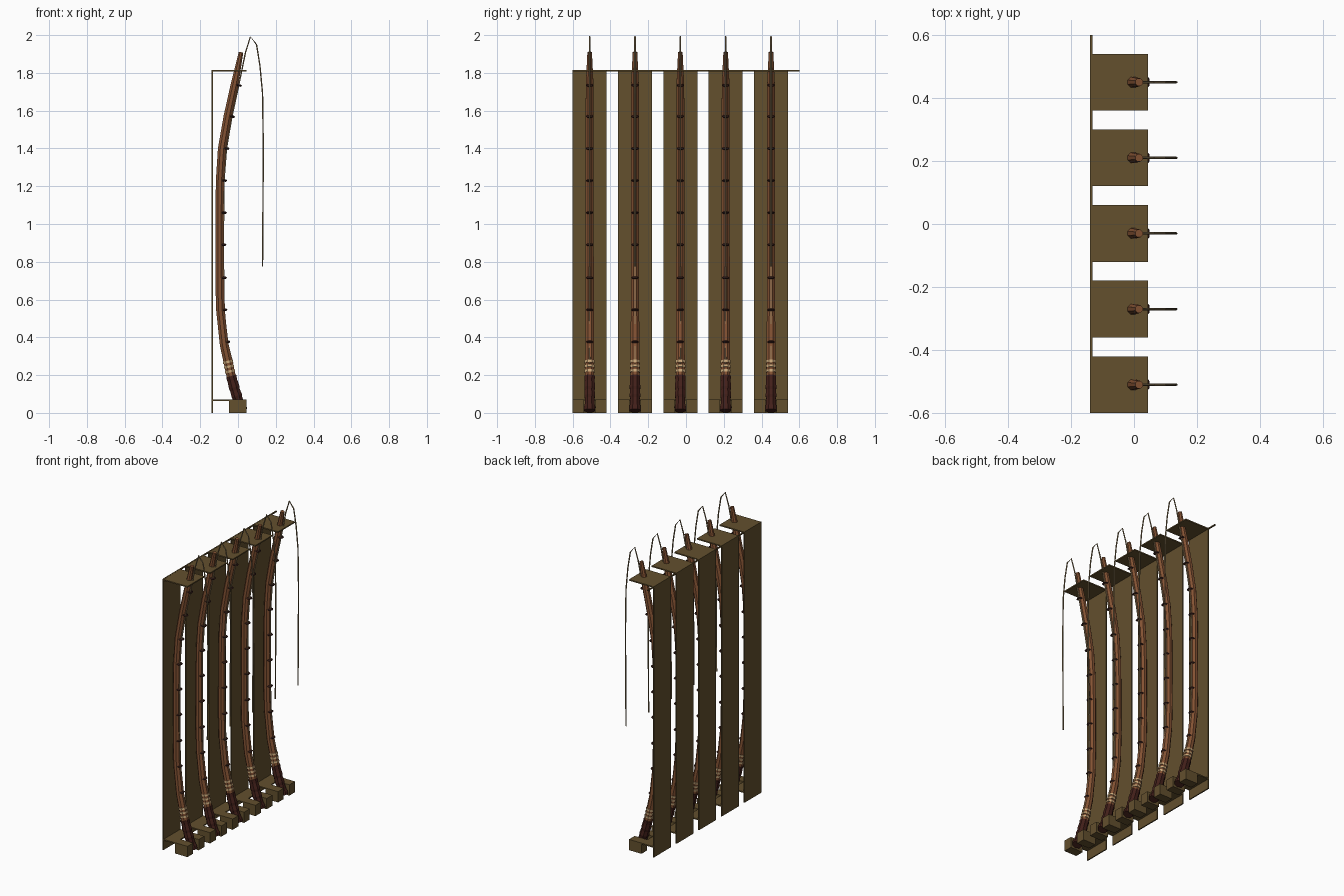
import bpy, bmesh, math
from mathutils import Vector

if "Cube" in bpy.data.objects:
    bpy.data.objects.remove(bpy.data.objects["Cube"])


def material(name, rgb):
    m = bpy.data.materials.new(name)
    m.diffuse_color = (*rgb, 1)
    m.use_nodes = True
    m.node_tree.nodes["Principled BSDF"].inputs["Base Color"].default_value = m.diffuse_color
    return m


WOOD = material("rack_wood", (0.125, 0.08, 0.027))
SHAFT = material("shaft_wood", (0.23, 0.085, 0.033))
GRIP = material("grip_leather", (0.055, 0.014, 0.01))
CREAM = material("binding_cream", (0.6, 0.4, 0.2))
DARK = material("guide_dark", (0.035, 0.012, 0.01))
LINE = material("line_tan", (0.28, 0.2, 0.1))


def finish(bm, name, mat):
    bmesh.ops.recalc_face_normals(bm, faces=bm.faces)
    me = bpy.data.meshes.new(name)
    bm.to_mesh(me)
    bm.free()
    me.materials.append(mat)
    ob = bpy.data.objects.new(name, me)
    bpy.context.collection.objects.link(ob)
    return ob


def box(name, x0, x1, y0, y1, z0, z1, mat=WOOD):
    prism(name, [(x0, y0), (x1, y0), (x1, y1), (x0, y1)], z0, z1, mat)


def prism(name, outline, z0, z1, mat=WOOD):
    bm = bmesh.new()
    f = bm.faces.new([bm.verts.new((x, y, z0)) for x, y in outline])
    top = bmesh.ops.extrude_face_region(bm, geom=[f])["geom"]
    verts = [v for v in top if isinstance(v, bmesh.types.BMVert)]
    bmesh.ops.translate(bm, verts=verts, vec=(0, 0, z1 - z0))
    finish(bm, name, mat)


def tube(name, pts, y, mat, sides=8):
    """Capped tube through (x, z, radius) points in the plane of y."""
    bm = bmesh.new()
    rings = []
    for i, (x, z, r) in enumerate(pts):
        a, b = pts[max(i - 1, 0)], pts[min(i + 1, len(pts) - 1)]
        t = Vector((b[0] - a[0], 0, b[1] - a[1])).normalized()
        n = Vector((t.z, 0, -t.x))
        ring = []
        for k in range(sides):
            ang = 2 * math.pi * (k + 0.5) / sides
            ring.append(bm.verts.new(Vector((x, y, z)) + n * r * math.cos(ang)
                                     + Vector((0, r * math.sin(ang), 0))))
        rings.append(ring)
    for p, q in zip(rings, rings[1:]):
        for k in range(sides):
            j = (k + 1) % sides
            bm.faces.new((p[k], p[j], q[j], q[k]))
    bm.faces.new(rings[0])
    bm.faces.new(rings[-1])
    finish(bm, name, mat)


# centre line of the bowed shaft: x, z, radius
CURVE = [(0.022, 0.012, 0.028), (-0.01, 0.10, 0.027), (-0.038, 0.2, 0.026),
         (-0.073, 0.36, 0.025), (-0.094, 0.55, 0.024), (-0.098, 0.72, 0.024),
         (-0.098, 0.9, 0.023), (-0.098, 1.06, 0.023), (-0.096, 1.23, 0.023),
         (-0.085, 1.40, 0.023), (-0.055, 1.57, 0.023), (-0.018, 1.74, 0.022),
         (0.016, 1.91, 0.013)]


def at(z):
    """x position of the shaft centre at height z."""
    for a, b in zip(CURVE, CURVE[1:]):
        if z <= b[1]:
            return a[0] + (b[0] - a[0]) * (z - a[1]) / (b[1] - a[1])
    return CURVE[-1][0]


# line eyelets: x, z
GUIDES = [(-0.06, 0.375), (-0.076, 0.545), (-0.079, 0.715), (-0.08, 0.89),
          (-0.079, 1.06), (-0.077, 1.23), (-0.064, 1.40), (-0.035, 1.57),
          (0.001, 1.735)]


def eyelet(name, x, z, y):
    tilt = math.atan((at(z + 0.05) - at(z - 0.05)) / 0.1)
    bpy.ops.mesh.primitive_torus_add(location=(x, y, z), rotation=(0, tilt, 0),
                                     major_segments=10, minor_segments=4,
                                     major_radius=0.014, minor_radius=0.006)
    ob = bpy.context.object
    ob.name = name
    ob.data.materials.append(DARK)


def rod(y, n):
    tube(f"shaft_{n}", [(at(0.19), 0.19, 0.026)] + CURVE[3:], y, SHAFT)
    # ridged grip
    grip = []
    for i, z in enumerate((0.012, 0.03, 0.045, 0.075, 0.09, 0.12, 0.135, 0.17, 0.195)):
        grip.append((at(z), z, (0.031, 0.032, 0.028, 0.027, 0.031, 0.028, 0.031, 0.028, 0.030)[i]))
    tube(f"grip_{n}", grip, y, GRIP)
    # cream bindings above the grip
    for i, z in enumerate((0.22, 0.245, 0.27)):
        tube(f"binding_{n}_{i}", [(at(z - 0.006), z - 0.006, 0.029),
                                  (at(z + 0.006), z + 0.006, 0.029)], y, CREAM)
    for i, (x, z) in enumerate(GUIDES):
        eyelet(f"eyelet_{n}_{i}", x, z, y)
    # line through the eyelets, over the top and hanging down
    pts = [(-0.027, 0.26, 0.004)] + [(x + 0.003, z, 0.004) for x, z in GUIDES]
    pts += [(0.04, 1.91, 0.004), (0.066, 1.992, 0.004), (0.098, 1.95, 0.004),
            (0.116, 1.84, 0.004), (0.13, 1.69, 0.004), (0.134, 1.4, 0.004),
            (0.130, 0.775, 0.004)]
    tube(f"line_{n}", pts, y, LINE, 6)


def bay(y, n):
    w, s, x0, x1 = 0.09, 0.03, -0.14, 0.045
    box(f"back_panel_{n}", x0, -0.132, y - w, y + w, 0, 1.815)
    box(f"top_shelf_{n}", x0, x1, y - w, y + w, 1.807, 1.815)
    # lower shelf with a slot for the grip and a block on each side
    prism(f"lower_shelf_{n}", [(x0, y - w), (x1, y - w), (x1, y - s), (-0.05, y - s),
                               (-0.05, y + s), (x1, y + s), (x1, y + w), (x0, y + w)],
          0.064, 0.072)
    for side, a, b in (("near", -w, -s), ("far", s, w)):
        box(f"foot_block_{side}_{n}", -0.048, x1, y + a, y + b, 0, 0.066)


for n in range(5):
    yc = -0.51 + 0.24 * n
    bay(yc, n)
    rod(yc, n)

# thin rail joining the panels along the top
box("top_rail", -0.14, -0.132, -0.6, 0.6, 1.808, 1.816)
